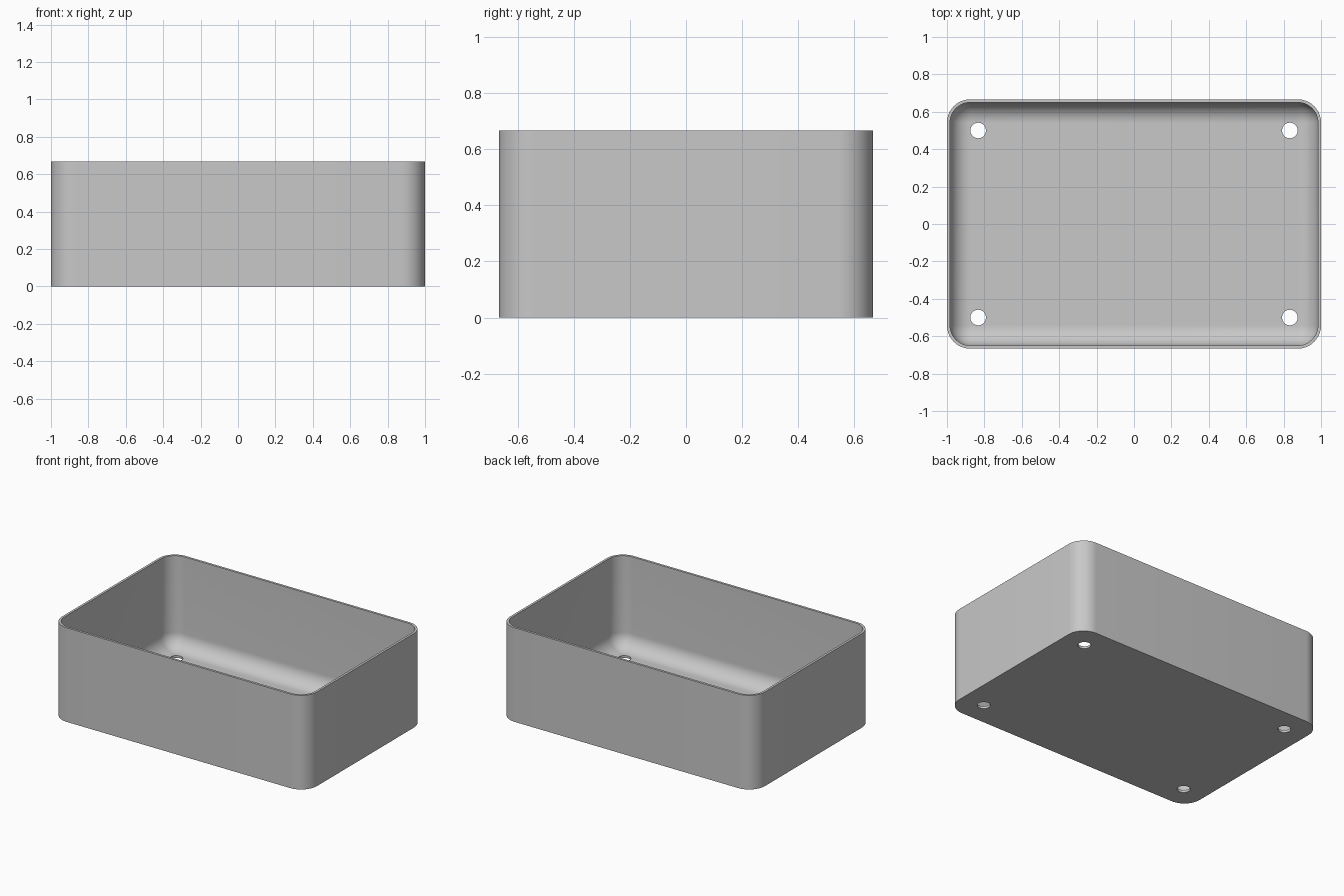
import bpy, bmesh, math

if "Cube" in bpy.data.objects:
    bpy.data.objects.remove(bpy.data.objects["Cube"])

HX, HY, H = 1.0, 0.6667, 0.6667    # half width, half depth, height
R, WALL, FLOOR = 0.125, 0.0167, 0.0167
SEG = 14                           # segments per rounded corner

grey = bpy.data.materials.new("plain grey")
grey.diffuse_color = (0.58, 0.58, 0.58, 1)
grey.use_nodes = True
grey.node_tree.nodes["Principled BSDF"].inputs["Base Color"].default_value = grey.diffuse_color


def ring(bm, inset, z):
    """Rounded rectangle, inset from the outer outline, at height z."""
    r = max(R - inset, 0)
    cx, cy = HX - inset - r, HY - inset - r
    verts = []
    for q, (sx, sy) in enumerate([(1, 1), (-1, 1), (-1, -1), (1, -1)]):
        for i in range(SEG + 1):
            a = math.pi / 2 * (q + i / SEG)
            verts.append(bm.verts.new((sx * cx + r * math.cos(a),
                                       sy * cy + r * math.sin(a), z)))
    return verts


# Tray shell: outer wall, rim, inner wall, rounded inner floor edge
bm = bmesh.new()
fillet = R - WALL
rings = [ring(bm, 0, 0), ring(bm, 0, H), ring(bm, WALL, H)]
for i in range(SEG + 1):
    t = math.pi / 2 * i / SEG
    rings.append(ring(bm, WALL + fillet * (1 - math.cos(t)),
                      FLOOR + fillet * (1 - math.sin(t))))
for a, b in zip(rings, rings[1:]):
    n = len(a)
    for i in range(n):
        j = (i + 1) % n
        bm.faces.new((a[i], a[j], b[j], b[i]))
bm.faces.new(rings[0][::-1])
bm.faces.new(rings[-1])
bmesh.ops.remove_doubles(bm, verts=bm.verts, dist=1e-5)
bmesh.ops.recalc_face_normals(bm, faces=bm.faces)
mesh = bpy.data.meshes.new("tray")
bm.to_mesh(mesh)
bm.free()
tray = bpy.data.objects.new("tray", mesh)
bpy.context.collection.objects.link(tray)
mesh.materials.append(grey)

# Four screw holes through the floor
bm = bmesh.new()
for sx in (-1, 1):
    for sy in (-1, 1):
        new = bmesh.ops.create_cone(bm, cap_ends=True, segments=40, radius1=0.0417,
                                    radius2=0.0417, depth=0.3)["verts"]
        bmesh.ops.translate(bm, verts=new, vec=(sx * 0.8333, sy * 0.5, 0))
cut_mesh = bpy.data.meshes.new("hole_cutter")
bm.to_mesh(cut_mesh)
bm.free()
cut_mesh.materials.append(grey)
cutter = bpy.data.objects.new("hole_cutter", cut_mesh)
bpy.context.collection.objects.link(cutter)
cutter.hide_render = True

mod = tray.modifiers.new("holes", 'BOOLEAN')
mod.operation = 'DIFFERENCE'
mod.solver = 'EXACT'
mod.object = cutter
bpy.context.view_layer.objects.active = tray
tray.select_set(True)
bpy.ops.object.modifier_apply(modifier="holes")
bpy.data.objects.remove(cutter)
bpy.ops.object.shade_smooth_by_angle(angle=math.radians(30))
